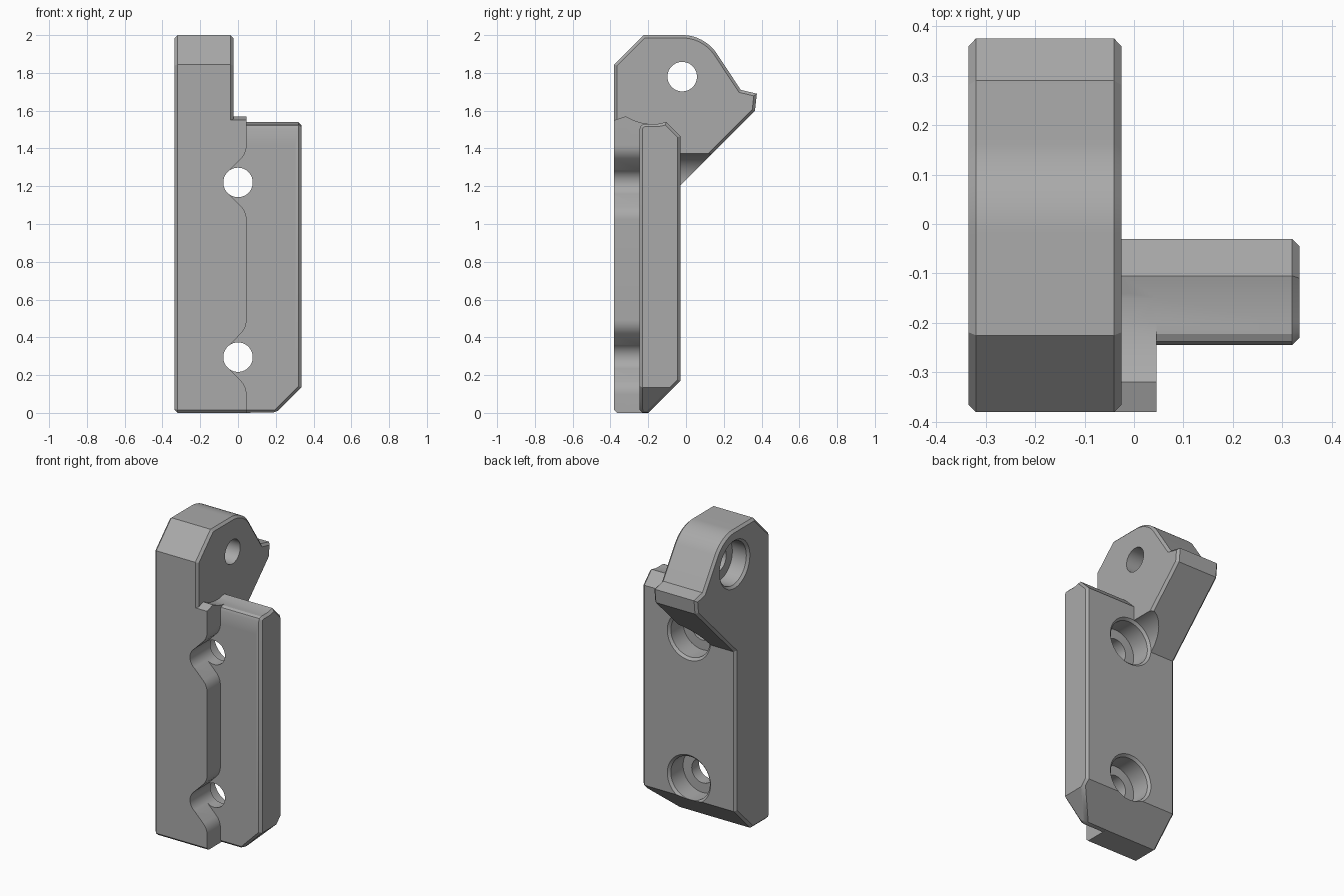
import bpy, bmesh, math
from mathutils import Vector

cube = bpy.data.objects.get("Cube")
if cube:
    bpy.data.objects.remove(cube, do_unlink=True)

grey = bpy.data.materials.new("plain_grey")
grey.use_nodes = True
COLOUR = (0.4, 0.4, 0.4, 1)
grey.diffuse_color = COLOUR
grey.node_tree.nodes["Principled BSDF"].inputs["Base Color"].default_value = COLOUR

CH = 0.015  # edge chamfer


def finish(name, bm):
    bmesh.ops.recalc_face_normals(bm, faces=bm.faces)
    mesh = bpy.data.meshes.new(name)
    bm.to_mesh(mesh)
    bm.free()
    mesh.materials.append(grey)
    obj = bpy.data.objects.new(name, mesh)
    bpy.context.collection.objects.link(obj)
    return obj


def place(axis, u, v, d):
    return (d, u, v) if axis == "x" else (u, d, v)


def prism(axis, pts, d0, d1):
    bm = bmesh.new()
    ends = [[bm.verts.new(place(axis, u, v, d)) for u, v in pts] for d in (d0, d1)]
    for ring in ends:
        bm.faces.new(ring)
    n = len(pts)
    for i in range(n):
        j = (i + 1) % n
        bm.faces.new((ends[0][i], ends[0][j], ends[1][j], ends[1][i]))
    bmesh.ops.recalc_face_normals(bm, faces=bm.faces)
    return bm


def chamfer(bm, edges):
    bmesh.ops.bevel(bm, geom=edges, offset=CH, segments=1, affect="EDGES")


def lathe(name, axis, cu, cv, steps, sides=64):
    """Stepped round cutter: steps are (radius, depth) pairs."""
    bm = bmesh.new()
    rings = []
    for r, d in steps:
        angles = [math.tau * k / sides for k in range(sides)]
        rings.append([bm.verts.new(place(axis, cu + r * math.cos(a), cv + r * math.sin(a), d))
                      for a in angles])
    bm.faces.new(rings[0])
    bm.faces.new(rings[-1])
    for a, b in zip(rings, rings[1:]):
        for i in range(sides):
            j = (i + 1) % sides
            bm.faces.new((a[i], a[j], b[j], b[i]))
    return finish(name, bm)


def arc(cu, cv, r, a0, a1, n):
    return [(cu + r * math.cos(math.radians(a0 + (a1 - a0) * k / n)),
             cv + r * math.sin(math.radians(a0 + (a1 - a0) * k / n))) for k in range(n + 1)]


def combine(target, other, operation):
    mod = target.modifiers.new(other.name, "BOOLEAN")
    mod.operation = operation
    mod.solver = "EXACT"
    mod.object = other
    bpy.context.view_layer.objects.active = target
    bpy.ops.object.modifier_apply(modifier=mod.name)
    bpy.data.objects.remove(other, do_unlink=True)


# Tall arm with rounded head and rear lip
PIVOT = (-0.02, 1.78)
arm_pts = [(-0.38, CH), (-0.38, 1.845), (-0.225, 2.0)]
arm_pts += arc(*PIVOT, 0.22, 90, 34, 14)
arm_pts += [(0.29, 1.71), (0.375, 1.69), (0.365, 1.6), (-0.03, 1.205),
            (-0.03, 0.17), (-0.2, 0), (-0.38 + CH, 0)]
bm = prism("x", arm_pts, -0.335, -0.025)
chamfer(bm, [e for e in bm.edges if abs(e.verts[0].co.x - e.verts[1].co.x) < 1e-5])
bracket = finish("hinge_bracket", bm)

# Shared scooped top edge and sloped back of rib and plate
scoop = [(-0.2, 1.53), (-0.15, 1.53), (-0.105, 1.54), (-0.03, 1.465)]
back = [(-0.03, 0.17), (-0.2, 0)]

# Front rib
rib_pts = [(-0.38 + CH, 0), (-0.38, CH), (-0.38, 1.55), (-0.32, 1.57),
           (-0.28, 1.55), (-0.24, 1.537)] + scoop + back
combine(bracket, finish("front_rib", prism("x", rib_pts, -0.2, 0.045)), "UNION")

# Side plate with a cut lower corner and chamfered outline
plate_pts = [(-0.245 + CH, 0), (-0.245, CH), (-0.245, 1.505), (-0.238, 1.522),
             (-0.222, 1.53)] + scoop + back
bm = prism("x", plate_pts, -0.1, 0.335)
slope = Vector((1, 0, -1)).normalized()
cut = bmesh.ops.bisect_plane(bm, geom=bm.verts[:] + bm.edges[:] + bm.faces[:],
                             plane_co=(0.2, 0, 0), plane_no=slope, clear_outer=True)
bmesh.ops.holes_fill(bm, edges=[g for g in cut["geom_cut"] if isinstance(g, bmesh.types.BMEdge)])
bmesh.ops.recalc_face_normals(bm, faces=bm.faces)
rim = [f for f in bm.faces if f.normal.x > 0.6]
chamfer(bm, [e for e in bm.edges if sum(f in rim for f in e.link_faces) == 1])
combine(bracket, finish("side_plate", bm), "UNION")

# Wavy notches in the rib and stepped screw holes from the back
for z in (0.295, 1.22):
    upper = arc(0, 0, 0.077, 180, 135, 6) + arc(-0.055, 0.196, 0.1, -45, 0, 8)
    wave = upper + [(0.3, 0.196), (0.3, -0.196)] + [(x, -h) for x, h in reversed(upper[1:])]
    notch = prism("y", [(x, z + h) for x, h in wave], -0.5, -0.245)
    combine(bracket, finish("notch_cutter", notch), "DIFFERENCE")
    screw = [(0.078, -0.5), (0.078, -0.17), (0.14, -0.17), (0.14, -0.045),
             (0.155, -0.03), (0.155, 0.6)]
    combine(bracket, lathe("screw_cutter", "y", 0, z, screw), "DIFFERENCE")

# Pivot hole through the head, recessed on the outer side
pivot = [(0.155, -0.5), (0.155, -0.335), (0.14, -0.32), (0.14, -0.22), (0.078, -0.22), (0.078, 0.2)]
combine(bracket, lathe("pivot_cutter", "x", *PIVOT, pivot), "DIFFERENCE")

bpy.ops.object.select_all(action="DESELECT")
bracket.select_set(True)
bpy.context.view_layer.objects.active = bracket
bpy.ops.object.shade_smooth_by_angle(angle=math.radians(25))
